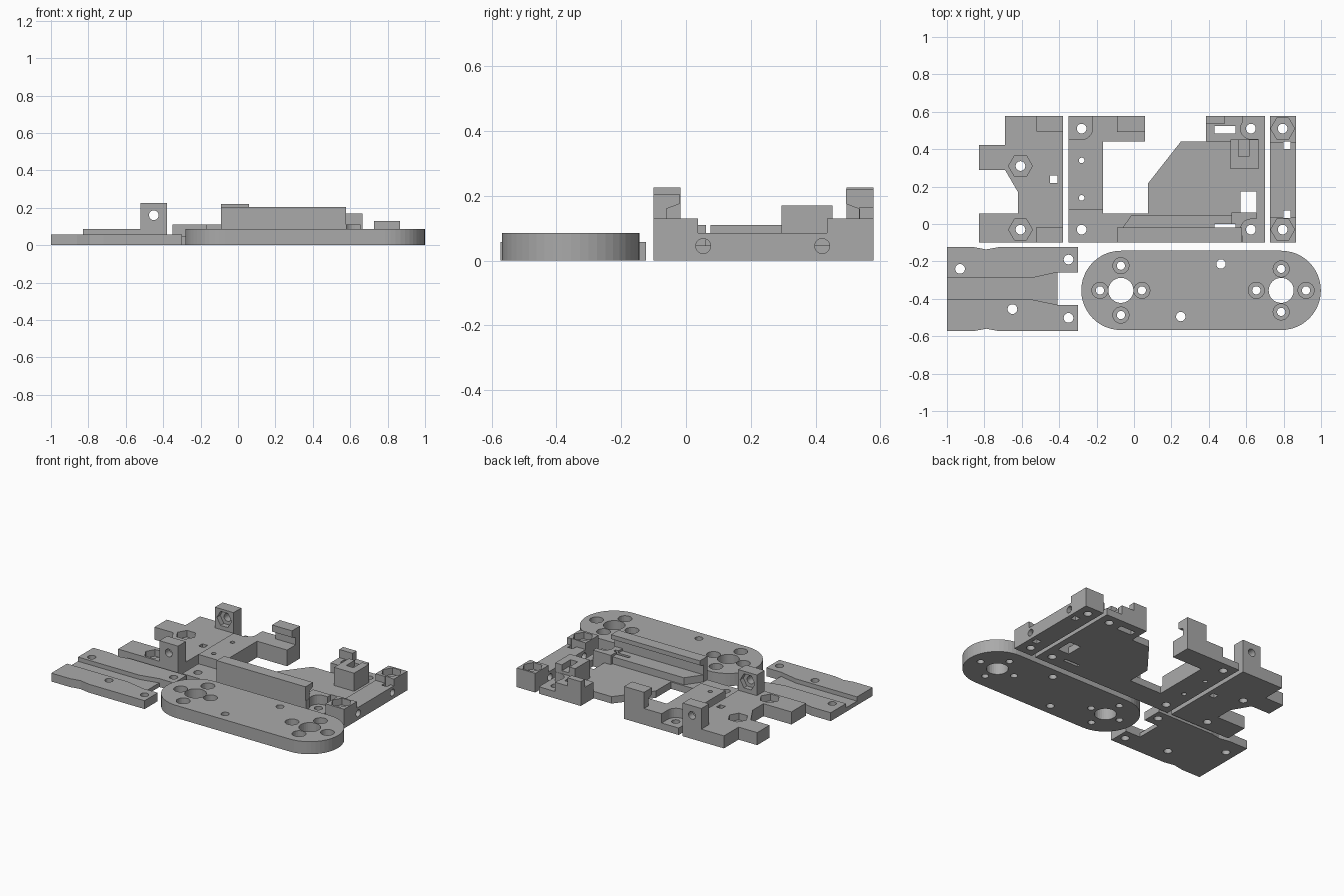
import bpy, bmesh, math

if "Cube" in bpy.data.objects:
    bpy.data.objects.remove(bpy.data.objects["Cube"], do_unlink=True)

grey = bpy.data.materials.new("plain_grey")
grey.use_nodes = True
grey.diffuse_color = (0.4, 0.4, 0.4, 1)
grey.node_tree.nodes["Principled BSDF"].inputs["Base Color"].default_value = (0.4, 0.4, 0.4, 1)


def prism(name, pts, lo, hi, axis="z"):
    """Extrude a flat outline between lo and hi along an axis."""
    place = {"x": lambda a, b, h: (h, a, b),
             "y": lambda a, b, h: (a, h, b),
             "z": lambda a, b, h: (a, b, h)}[axis]
    bm = bmesh.new()
    low = [bm.verts.new(place(a, b, lo)) for a, b in pts]
    high = [bm.verts.new(place(a, b, hi)) for a, b in pts]
    bm.faces.new(low)
    bm.faces.new(high)
    for i in range(len(pts)):
        j = (i + 1) % len(pts)
        bm.faces.new((low[i], low[j], high[j], high[i]))
    bmesh.ops.recalc_face_normals(bm, faces=bm.faces)
    mesh = bpy.data.meshes.new(name)
    bm.to_mesh(mesh)
    bm.free()
    mesh.materials.append(grey)
    obj = bpy.data.objects.new(name, mesh)
    bpy.context.scene.collection.objects.link(obj)
    return obj


def rect(x0, x1, y0, y1):
    return [(x0, y0), (x1, y0), (x1, y1), (x0, y1)]


def ring(x, y, r, n=24):
    return [(x + r * math.cos(math.tau * i / n), y + r * math.sin(math.tau * i / n))
            for i in range(n)]


def combine(part, operation, pts, lo=-0.1, hi=0.4, axis="z"):
    """Join or cut a prism and bake the result into the part."""
    tool = prism("tool", pts, lo, hi, axis)
    mod = part.modifiers.new("combine", "BOOLEAN")
    mod.operation = operation
    mod.solver = "EXACT"
    mod.object = tool
    deps = bpy.context.evaluated_depsgraph_get()
    baked = bpy.data.meshes.new_from_object(part.evaluated_get(deps))
    part.modifiers.clear()
    part.data = baked
    bpy.data.objects.remove(tool, do_unlink=True)


def add(part, *args):
    combine(part, "UNION", *args)


def cut(part, *args):
    combine(part, "DIFFERENCE", *args)


# Long arm with rounded ends, hubs and countersunk screw holes
left_x, right_x, mid_y, rad = -0.07, 0.787, -0.355, 0.212
outline = []
for cx, start in ((right_x, -math.pi / 2), (left_x, math.pi / 2)):
    for i in range(25):
        t = start + math.pi * i / 24
        outline.append((cx + rad * math.cos(t), mid_y + rad * math.sin(t)))
arm = prism("rounded_arm", outline, 0, 0.085)
for cx, dx, dy in ((left_x, 0.112, 0.132), (right_x, 0.133, 0.115)):
    cut(arm, ring(cx, mid_y, 0.067, 32))
    for sx, sy in ((dx, 0), (-dx, 0), (0, dy), (0, -dy)):
        cut(arm, ring(cx + sx, mid_y + sy, 0.043), 0.04)
        cut(arm, ring(cx + sx, mid_y + sy, 0.022))
for x, y in ((0.465, -0.214), (0.25, -0.495)):
    cut(arm, ring(x, y, 0.025))

# Grooved plate with waisted sides and a notched end
slide = prism("grooved_plate", [
    (-1, -0.573), (-0.86, -0.573), (-0.79, -0.56), (-0.72, -0.573), (-0.3, -0.573),
    (-0.3, -0.123), (-0.72, -0.123), (-0.79, -0.136), (-0.86, -0.123), (-1, -0.123)], 0, 0.057)
cut(slide, [(-1.1, -0.405), (-0.54, -0.405), (-0.41, -0.432), (-0.2, -0.432),
            (-0.2, -0.258), (-0.41, -0.258), (-0.54, -0.287), (-1.1, -0.287)], 0.028)
cut(slide, rect(-0.41, -0.2, -0.432, -0.258))
for x, y in ((-0.93, -0.24), (-0.35, -0.19), (-0.35, -0.502), (-0.65, -0.455)):
    cut(slide, ring(x, y, 0.026))

# Side bracket with two drilled posts
bracket = prism("side_bracket", [
    (-0.83, -0.1), (-0.38, -0.1), (-0.38, 0.578), (-0.69, 0.578), (-0.69, 0.422),
    (-0.83, 0.422), (-0.83, 0.29), (-0.69, 0.29), (-0.62, 0.17), (-0.62, 0.055),
    (-0.83, 0.055)], 0, 0.085)
for y0, y1, pocket0, pocket1 in ((-0.1, -0.017, -0.05, 0.1), (0.495, 0.578, 0.4, 0.53)):
    add(bracket, rect(-0.52, -0.38, y0, y1), 0.02, 0.225)
    cut(bracket, ring(-0.45, 0.16, 0.026), y0 - 0.1, y1 + 0.1, "y")
    cut(bracket, ring(-0.45, 0.16, 0.055, 6), pocket0, pocket1, "y")
for y in (0.31, -0.03):
    cut(bracket, ring(-0.607, y, 0.064, 6), 0.04)
    cut(bracket, ring(-0.607, y, 0.026))
cut(bracket, rect(-0.45, -0.41, 0.22, 0.26))

# Thin chassis plate
chassis = prism("chassis", [
    (-0.35, -0.1), (0.7, -0.1), (0.7, 0.578), (0.385, 0.578), (0.385, 0.44),
    (0.25, 0.44), (0.075, 0.217), (0.075, 0.055), (-0.165, 0.055), (-0.165, 0.44),
    (0.06, 0.44), (0.06, 0.578), (-0.35, 0.578)], 0, 0.047)

# Raised left rail and rear arm
add(chassis, [(-0.35, 0.075), (-0.165, 0.075), (-0.165, 0.44), (0.06, 0.44),
              (0.06, 0.578), (-0.35, 0.578)], 0.02, 0.11)

# Rear hook and long front hooked wall
add(chassis, [(0.578, 0.03), (0.578, 0.22), (0.493, 0.22), (0.493, 0.175),
              (0.533, 0.16), (0.533, 0.03)], -0.09, 0.06, "x")
add(chassis, [(-0.1, 0.02), (-0.1, 0.205), (-0.02, 0.205), (-0.02, 0.175),
              (-0.06, 0.16), (-0.06, 0.02)], -0.09, 0.577, "x")

# Ledge behind the wall and raised front corner
add(chassis, [(-0.09, -0.08), (0.577, -0.08), (0.577, 0.045), (-0.015, 0.045),
              (-0.09, -0.06)], 0.02, 0.095)
add(chassis, rect(0.52, 0.655, -0.1, 0.062), 0.02, 0.11)

# Rear corner blocks
add(chassis, rect(0.385, 0.665, 0.44, 0.578), 0.02, 0.11)
add(chassis, rect(0.515, 0.665, 0.295, 0.452), 0.02, 0.17)
add(chassis, rect(0.385, 0.485, 0.535, 0.578), 0.02, 0.165)
cut(chassis, rect(0.56, 0.615, 0.36, 0.46), 0.13)

# Screw pockets and holes at the corners
cut(chassis, ring(-0.28, 0.51, 0.058), 0.047)
cut(chassis, rect(-0.4, -0.28, 0.452, 0.7), 0.047)
cut(chassis, rect(-0.3, -0.222, 0.51, 0.7), 0.047)
for y, y0, y1 in ((0.51, 0.51, 0.7), (-0.03, -0.2, -0.03)):
    cut(chassis, ring(0.625, y, 0.056), 0.047, 0.15)
    cut(chassis, rect(0.579, 0.8, y0, y1), 0.047)
    cut(chassis, rect(0.625, 0.8, y - 0.056, y + 0.056), 0.047, 0.15)
for x in (-0.28, 0.625):
    for y in (0.51, -0.03):
        cut(chassis, ring(x, y, 0.026))
for y in (0.34, 0.14):
    cut(chassis, ring(-0.28, y, 0.015))

# Strap slots and window
cut(chassis, rect(0.43, 0.543, 0.483, 0.525))
cut(chassis, rect(0.43, 0.543, -0.02, 0.0))
cut(chassis, rect(0.57, 0.655, 0.062, 0.175))

# End bar with raised ends, nut pockets and cross holes
bar = prism("end_bar", [(-0.1, 0), (0.578, 0), (0.578, 0.13), (0.435, 0.13), (0.435, 0.085),
                        (0.037, 0.085), (0.037, 0.13), (-0.1, 0.13)], 0.727, 0.866, "x")
for y in (0.51, -0.03):
    cut(bar, ring(0.795, y, 0.064, 6), 0.085)
    cut(bar, ring(0.795, y, 0.026))
for y in (0.42, 0.053):
    cut(bar, ring(y, 0.045, 0.023), 0.6, 1, "x")
    cut(bar, rect(0.798, 0.838, y - 0.02, y + 0.02))
